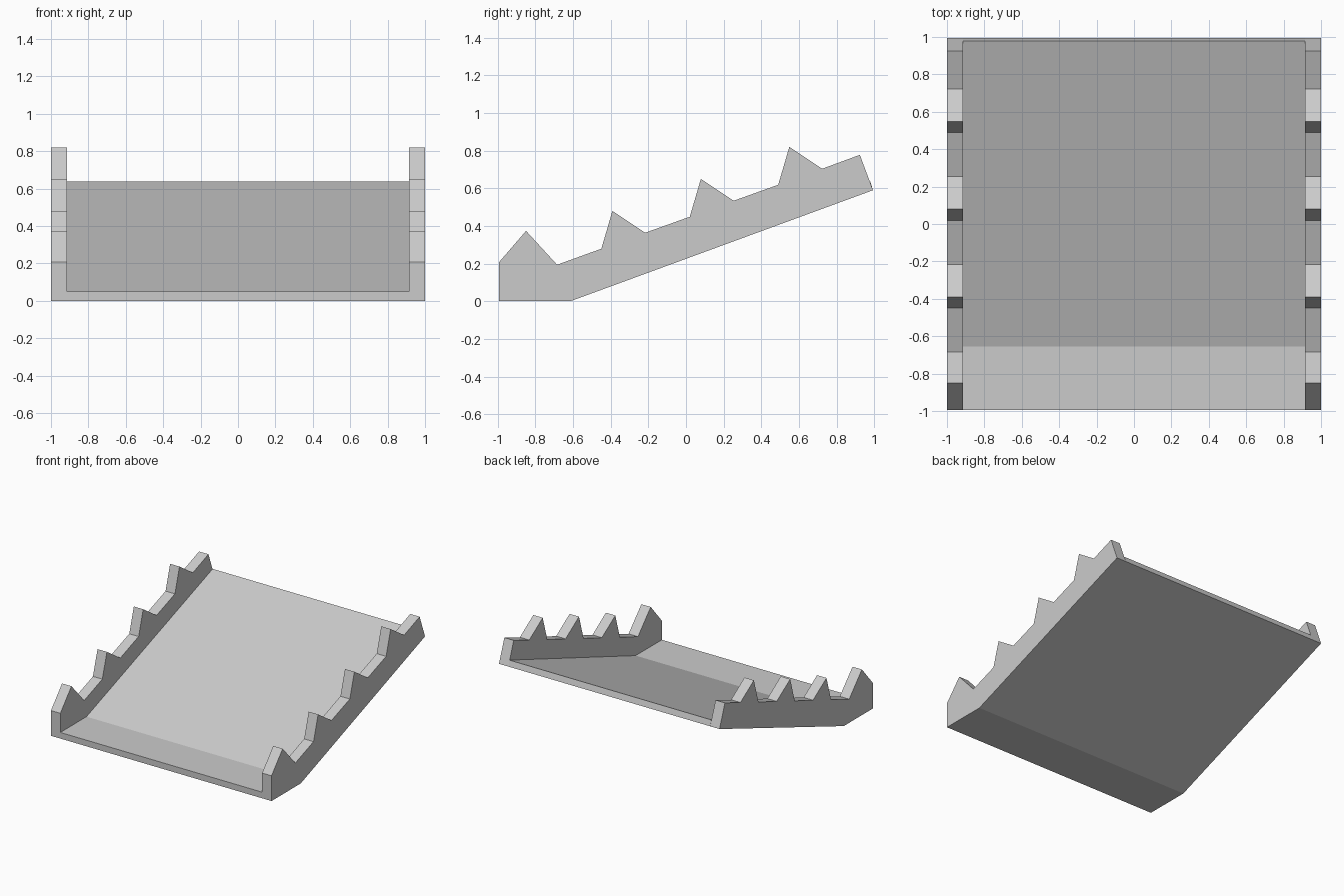
import bpy, bmesh

if "Cube" in bpy.data.objects:
    bpy.data.objects.remove(bpy.data.objects["Cube"])


def extrude_profile(name, profile, x0, x1):
    """Solid made by sweeping a (y, z) outline from x0 to x1."""
    bm = bmesh.new()
    face = bm.faces.new([bm.verts.new((x0, y, z)) for y, z in profile])
    swept = bmesh.ops.extrude_face_region(bm, geom=[face])["geom"]
    verts = [v for v in swept if isinstance(v, bmesh.types.BMVert)]
    bmesh.ops.translate(bm, verts=verts, vec=(x1 - x0, 0, 0))
    bmesh.ops.recalc_face_normals(bm, faces=bm.faces)
    mesh = bpy.data.meshes.new(name)
    bm.to_mesh(mesh)
    bm.free()
    obj = bpy.data.objects.new(name, mesh)
    bpy.context.collection.objects.link(obj)
    return obj


FRONT, BACK = -0.994, 0.994
WALL_IN, WALL_OUT = 0.915, 1.0

# Notched side wall outline: front post, three repeated teeth, back corner
outline = [(FRONT, 0), (FRONT, 0.207), (-0.85, 0.374), (-0.685, 0.194)]
for k in range(3):
    dy, dz = 0.47 * k, 0.17 * k
    outline += [(-0.45 + dy, 0.279 + dz), (-0.391 + dy, 0.48 + dz),
                (-0.217 + dy, 0.364 + dz)]
outline += [(0.924, 0.778), (BACK, 0.59), (-0.615, 0)]

# Mirrored pair of side walls
for side, name in ((-1, "left_wall"), (1, "right_wall")):
    extrude_profile(name, outline, side * WALL_IN, side * WALL_OUT)

# Bent tray floor: short flat front, long rising ramp
floor = [(FRONT, 0), (-0.615, 0), (BACK, 0.59), (0.979, 0.637),
         (-0.655, 0.05), (FRONT, 0.05)]
extrude_profile("tray_floor", floor, -WALL_IN, WALL_IN)
